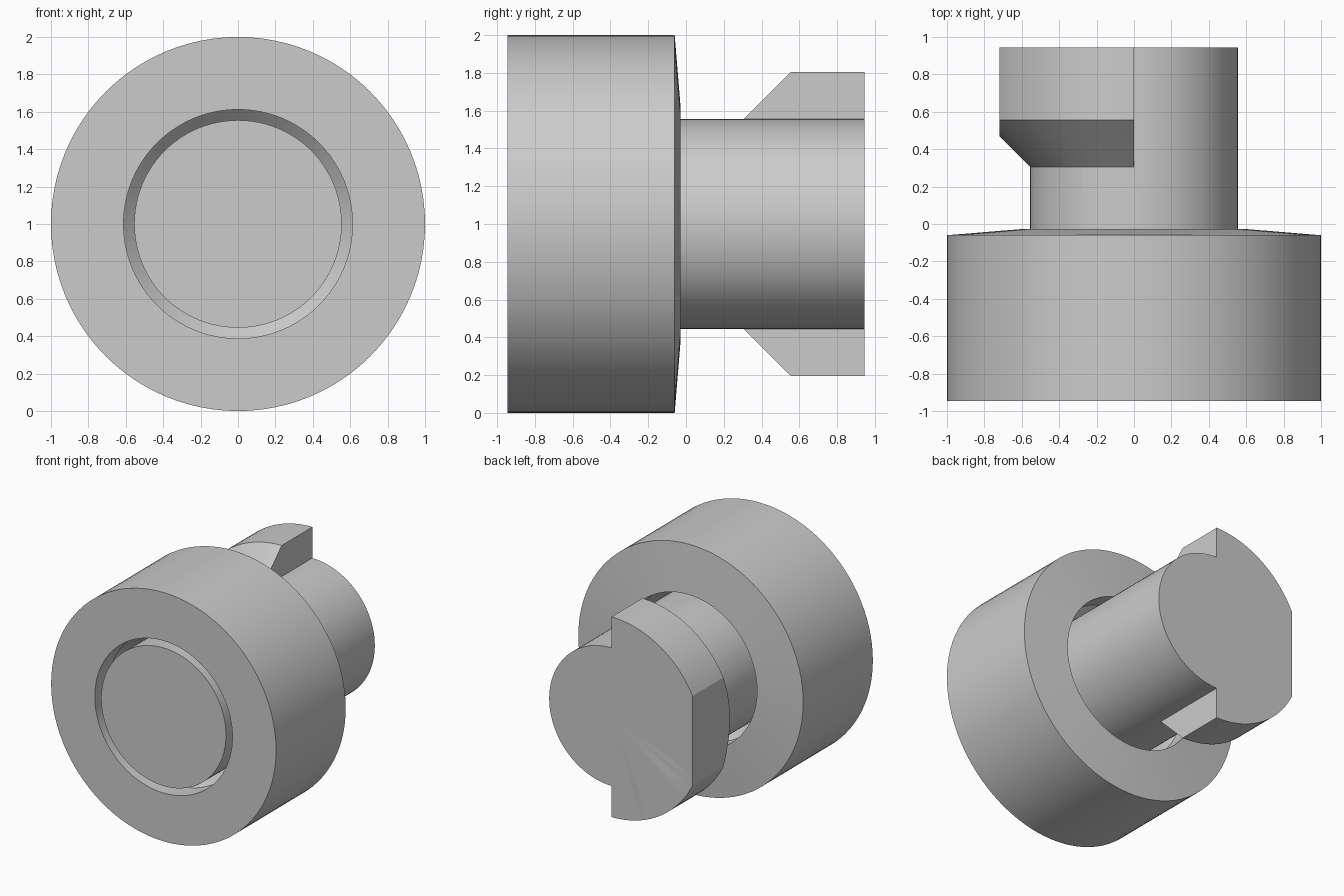
import bpy, bmesh, math
from mathutils import Vector

default = bpy.data.objects.get("Cube")
if default:
    bpy.data.objects.remove(default, do_unlink=True)

AXIS = Vector((0, 0, 1))      # a point on the long axis, which runs along y
LENGTH = 0.945                # half of the overall length
PIN_R, BORE_R = 0.555, 0.612

metal = bpy.data.materials.new("plain grey")
metal.use_nodes = True
grey = (0.6, 0.6, 0.6, 1)
metal.diffuse_color = grey
metal.node_tree.nodes["Principled BSDF"].inputs["Base Color"].default_value = grey


def lathe(name, profile, closed=False, half=False, flat_x=None):
    """Revolve (radius, y) points about the axis; half keeps only the -x side."""
    bm = bmesh.new()
    verts = [bm.verts.new((0, y, 1 + r)) for r, y in profile]
    edges = [bm.edges.new(pair) for pair in zip(verts, verts[1:])]
    if closed:
        edges.append(bm.edges.new((verts[-1], verts[0])))
    bmesh.ops.spin(bm, geom=verts + edges, cent=AXIS, axis=(0, -1, 0),
                   angle=math.pi if half else math.tau, steps=48 if half else 96)
    bmesh.ops.remove_doubles(bm, verts=bm.verts[:], dist=1e-5)
    if half:
        bmesh.ops.holes_fill(bm, edges=[e for e in bm.edges if e.is_boundary], sides=0)
    if flat_x is not None:
        bmesh.ops.bisect_plane(bm, geom=bm.verts[:] + bm.edges[:] + bm.faces[:],
                               plane_co=(flat_x, 0, 0), plane_no=(-1, 0, 0), clear_outer=True)
        bmesh.ops.holes_fill(bm, edges=[e for e in bm.edges if e.is_boundary], sides=0)
    bmesh.ops.recalc_face_normals(bm, faces=bm.faces[:])
    mesh = bpy.data.meshes.new(name)
    bm.to_mesh(mesh)
    bm.free()
    mesh.materials.append(metal)
    obj = bpy.data.objects.new(name, mesh)
    bpy.context.collection.objects.link(obj)
    return obj


def select(obj):
    bpy.ops.object.select_all(action='DESELECT')
    obj.select_set(True)
    bpy.context.view_layer.objects.active = obj


# Thick collar, with a sloped back and a bore that narrows to grip the pin
collar = lathe("collar", [
    (1, -LENGTH), (1, -0.06), (BORE_R, -0.028),
    (BORE_R, -0.19), (PIN_R - 0.005, -0.25),
    (PIN_R - 0.005, -0.72), (BORE_R, -0.78), (BORE_R, -LENGTH)], closed=True)

# Pin through the collar
pin = lathe("pin", [(0, -LENGTH), (PIN_R, -LENGTH), (PIN_R, LENGTH), (0, LENGTH)])

# Half-round locking lug with a 45 degree lead-in and one flat side
lug = lathe("locking_lug", [(0, 0.25), (0.5, 0.25), (0.805, 0.555), (0.805, LENGTH), (0, LENGTH)],
            half=True, flat_x=-0.72)

# Merge the lug into the pin end
select(pin)
union = pin.modifiers.new("merge lug", 'BOOLEAN')
union.operation = 'UNION'
union.solver = 'EXACT'
union.object = lug
bpy.ops.object.modifier_apply(modifier=union.name)
bpy.data.objects.remove(lug, do_unlink=True)
pin.name = "pin_with_lug"

for part in (collar, pin):
    select(part)
    bpy.ops.object.shade_smooth_by_angle(angle=math.radians(25))
    # The sloped back of the collar stays crisp against its rim
